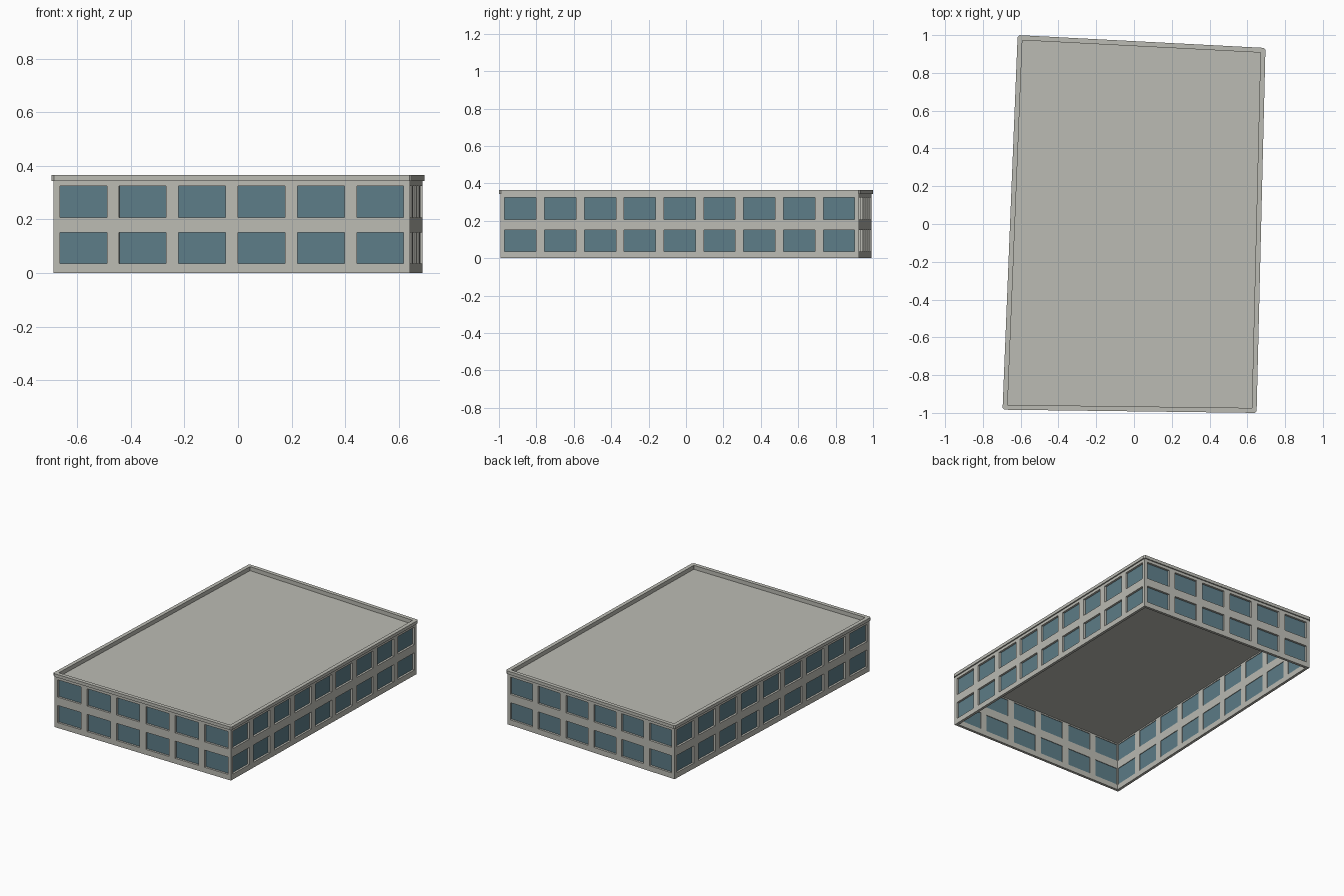
import bpy, bmesh
from mathutils import Vector

cube = bpy.data.objects.get("Cube")
if cube:
    bpy.data.objects.remove(cube, do_unlink=True)

# Main sizes
CORNERS = [Vector(p) for p in ((-0.696, -0.983), (0.649, -1.0), (0.696, 0.932), (-0.616, 1.0))]
OVERHANG, THICK, RECESS = 0.008, 0.018, 0.014
WALL_TOP, PARAPET_TOP, ROOF = 0.344, 0.365, 0.338
STOREYS = [(0.036, 0.152), (0.208, 0.325)]
BAYS = [6, 9, 6, 9]
WINDOW_SHARE = 0.79


def material(name, colour):
    mat = bpy.data.materials.new(name)
    mat.use_nodes = True
    mat.diffuse_color = (*colour, 1)
    mat.node_tree.nodes["Principled BSDF"].inputs["Base Color"].default_value = (*colour, 1)
    return mat


concrete = material("warm grey concrete", (0.50, 0.50, 0.455))
glass = material("blue grey glass", (0.11, 0.205, 0.245))


def finish(name, bm, mat):
    bmesh.ops.remove_doubles(bm, verts=bm.verts, dist=0.0001)
    mesh = bpy.data.meshes.new(name)
    bm.to_mesh(mesh)
    bm.free()
    mesh.materials.append(mat)
    obj = bpy.data.objects.new(name, mesh)
    bpy.context.collection.objects.link(obj)
    return obj


def inward(a, b):
    d = (b - a).normalized()
    return Vector((-d.y, d.x))


def inset(points, dist):
    """Move every side of a convex outline inwards with mitred corners."""
    result = []
    for i, p in enumerate(points):
        n1 = inward(points[i - 1], p)
        n2 = inward(p, points[(i + 1) % len(points)])
        result.append(p + (n1 + n2) * dist / (1 + n1.dot(n2)))
    return result


def chamfer(points, size):
    result = []
    for i, p in enumerate(points):
        for q in (points[i - 1], points[(i + 1) % len(points)]):
            result.append(p + (q - p).normalized() * size)
    return result


def face(bm, *points):
    return bm.faces.new([bm.verts.new(p) for p in points])


def wall(name, a, b, inner_a, inner_b, bays):
    """Wall with deep window openings, plus its glass panes."""
    n = inward(a, b)
    us = [0.0]
    for k in range(bays):
        us += [(k + 0.5 + s * WINDOW_SHARE / 2) / bays for s in (-1, 1)]
    us.append(1.0)
    zs = [0.0] + [z for storey in STOREYS for z in storey] + [WALL_TOP]

    def point(i, j, depth):
        p = a.lerp(b, us[i]) + n * depth
        if depth and i in (0, len(us) - 1):
            p = inner_a if i == 0 else inner_b
        return Vector((p.x, p.y, zs[j]))

    bm, panes = bmesh.new(), bmesh.new()
    for i in range(len(us) - 1):
        for j in range(len(zs) - 1):
            cell = [(i, j), (i + 1, j), (i + 1, j + 1), (i, j + 1)]
            outer = [point(*c, 0) for c in cell]
            inner = [point(*c, THICK) for c in cell]
            if i % 2 and j % 2:
                for k in range(4):
                    m = (k + 1) % 4
                    face(bm, outer[m], outer[k], inner[k], inner[m])
                face(panes, *[point(*c, RECESS) for c in cell])
            else:
                face(bm, *outer)
                face(bm, *reversed(inner))
                if j == 0:
                    face(bm, outer[1], outer[0], inner[0], inner[1])
    finish(name + "_wall", bm, concrete)
    finish(name + "_windows", panes, glass)


def ring(name, outer, inner, low, high, mat):
    """Closed band between two outlines."""
    bm = bmesh.new()
    count = len(outer)
    for i in range(count):
        j = (i + 1) % count
        loop = [(outer, low), (outer, high), (inner, high), (inner, low)]
        for k in range(4):
            (p, z), (q, w) = loop[k], loop[(k + 1) % 4]
            face(bm, (*p[i], z), (*p[j], z), (*q[j], w), (*q[i], w))
    finish(name, bm, mat)


# Four walls with windows
outline = inset(CORNERS, OVERHANG)
inner = inset(outline, THICK)
for i, side in enumerate(("front", "left", "back", "right")):
    j = (i + 1) % 4
    wall(side, outline[i], outline[j], inner[i], inner[j], BAYS[i])

# Overhanging parapet with clipped corners
ring("parapet", chamfer(CORNERS, 0.01), chamfer(inner, 0.0005), WALL_TOP, PARAPET_TOP, concrete)

# Roof deck, a thin slab that is also the ceiling
bm = bmesh.new()
deck = inset(outline, THICK * 0.9)
top = face(bm, *[(*p, ROOF) for p in deck])
bottom = face(bm, *[(*p, ROOF - 0.004) for p in reversed(deck)])
for i in range(4):
    p, q = deck[i], deck[(i + 1) % 4]
    face(bm, (*p, ROOF - 0.004), (*q, ROOF - 0.004), (*q, ROOF), (*p, ROOF))
finish("roof_deck", bm, concrete)
